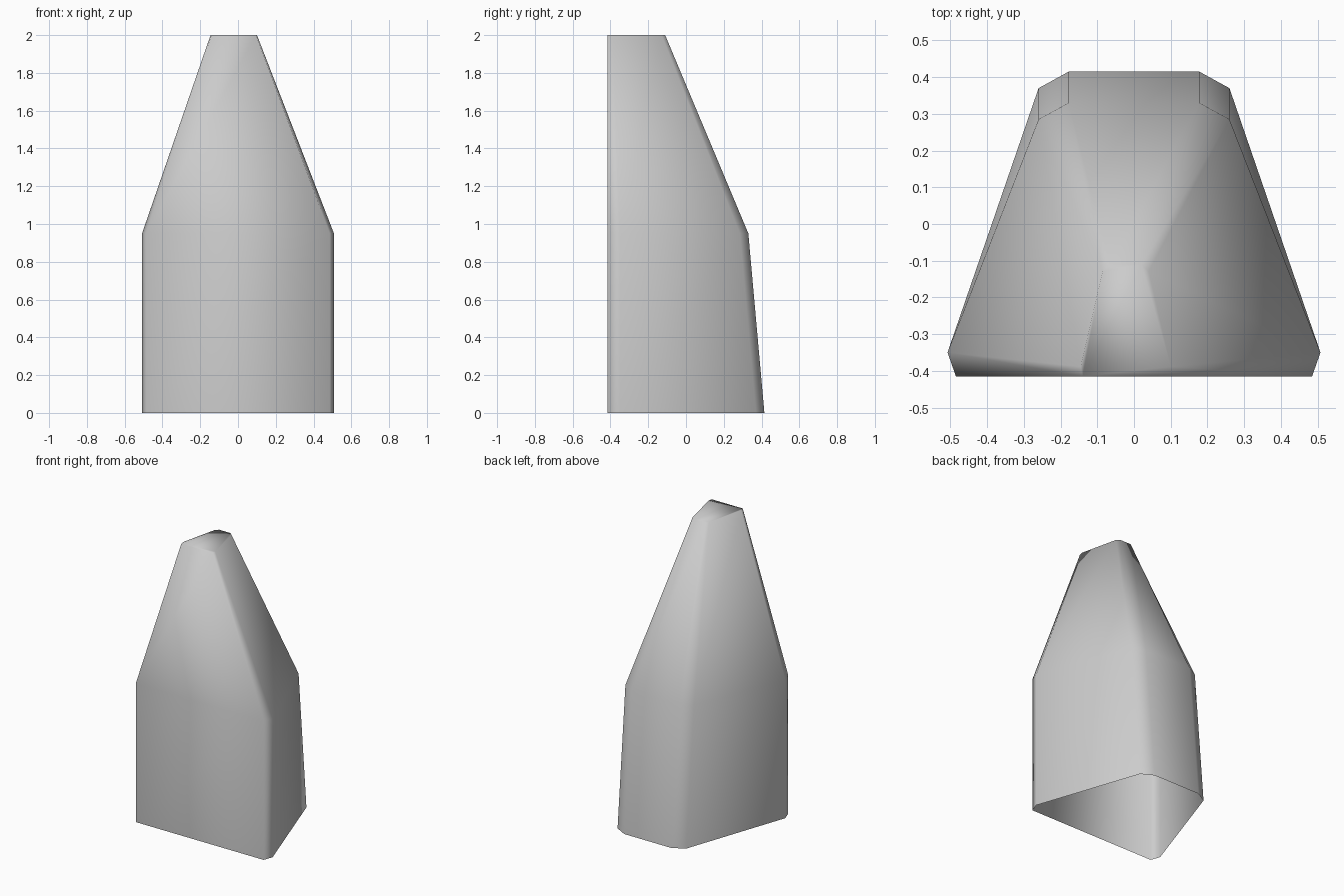
import bpy
import bmesh

cube = bpy.data.objects.get("Cube")
if cube:
    bpy.data.objects.remove(cube, do_unlink=True)

# Plain grey surface
grey = bpy.data.materials.new("light_grey")
grey.use_nodes = True
colour = (0.6, 0.6, 0.6, 1)
grey.diffuse_color = colour
grey.node_tree.nodes["Principled BSDF"].inputs["Base Color"].default_value = colour

FRONT = -0.415


def section(back, z, sx=1.0, sy=1.0, shift=0.0):
    """Chamfered trapezoid section, scaled toward the flat front."""
    half = [(0.485, FRONT), (0.508, -0.35), (0.26, back - 0.045), (0.178, back)]
    outline = half + [(-x, y) for x, y in reversed(half)]
    return [(x * sx + shift, FRONT + (y - FRONT) * sy, z) for x, y in outline]


# Base, shoulder and narrow tip
sections = [
    section(0.415, 0),
    section(0.33, 0.95),
    section(0.33, 2, 0.242, 0.409, -0.0225),
]

# Tapered shell: open underneath, closed at the tip
bm = bmesh.new()
rings = [[bm.verts.new(p) for p in s] for s in sections]
for low, high in zip(rings, rings[1:]):
    for i in range(len(low)):
        j = (i + 1) % len(low)
        bm.faces.new((low[i], low[j], high[j], high[i]))
bm.faces.new(rings[-1])
for face in bm.faces:
    face.smooth = True

mesh = bpy.data.meshes.new("tapered_shell")
bm.to_mesh(mesh)
bm.free()
mesh.materials.append(grey)
shell = bpy.data.objects.new("tapered_shell", mesh)
bpy.context.collection.objects.link(shell)
